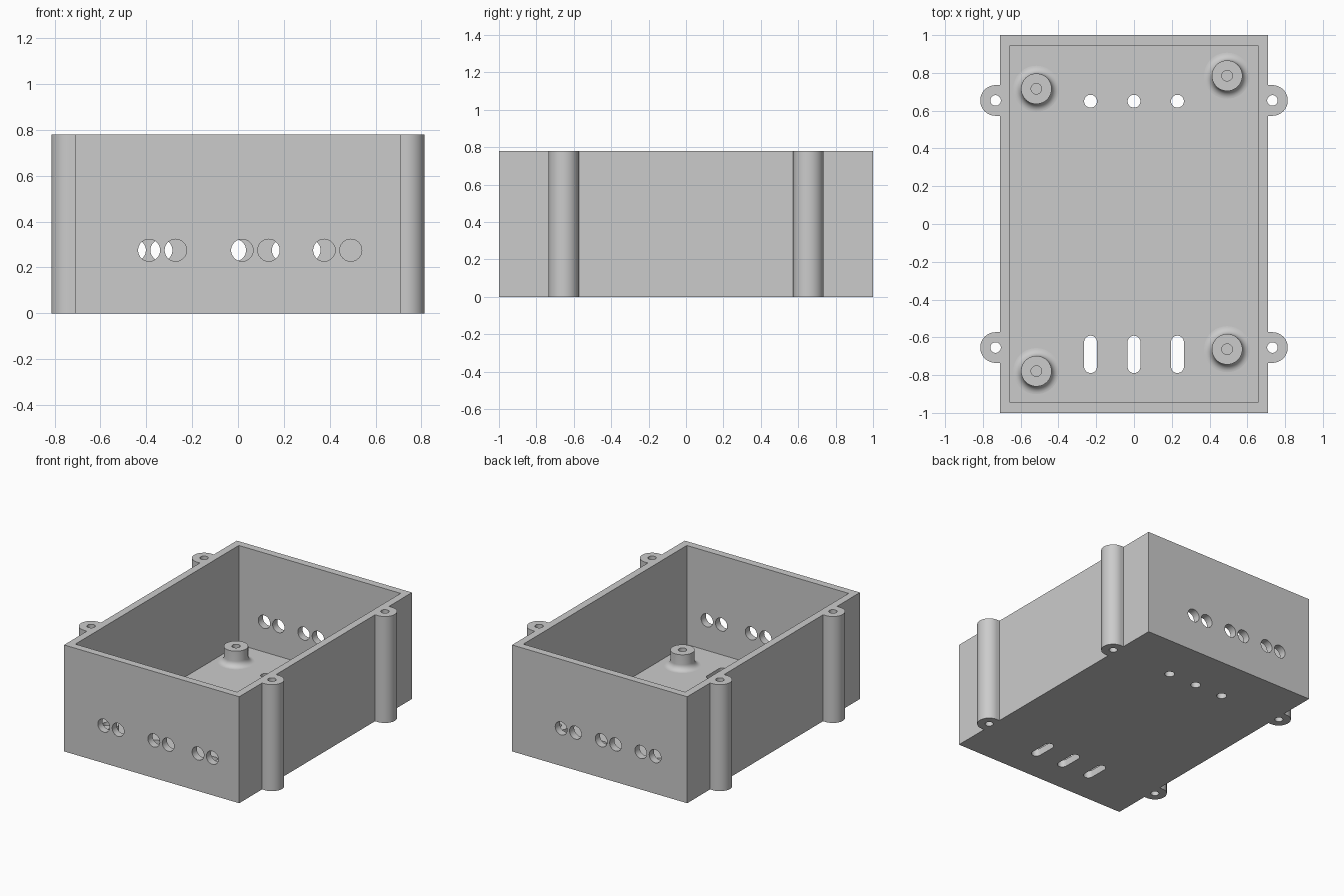
import bpy, bmesh
from math import sin, cos, pi

cube = bpy.data.objects.get("Cube")
if cube:
    bpy.data.objects.remove(cube, do_unlink=True)

HX, HY, H = 0.71, 1.0, 0.78      # half width, half depth, height
WALL = 0.054
EAR_X, EAR_Y, EAR_R, SCREW_R = 0.733, 0.654, 0.081, 0.028

grey = bpy.data.materials.new("plain grey")
grey.use_nodes = True
grey.diffuse_color = (0.6, 0.6, 0.6, 1)
grey.node_tree.nodes["Principled BSDF"].inputs["Base Color"].default_value = (0.6, 0.6, 0.6, 1)


def arc(cx, cy, r, a0, a1, n):
    return [(cx + r * cos(a0 + (a1 - a0) * i / n), cy + r * sin(a0 + (a1 - a0) * i / n))
            for i in range(n + 1)]


def circle(cx, cy, r, n=48):
    return arc(cx, cy, r, 0, 2 * pi, n)[:-1]


def prism(bm, outline, lo, hi, along_y=False):
    """Extrude a closed outline from lo to hi, along z or along y."""
    place = (lambda u, v, w: (u, w, v)) if along_y else (lambda u, v, w: (u, v, w))
    low = [bm.verts.new(place(u, v, lo)) for u, v in outline]
    high = [bm.verts.new(place(u, v, hi)) for u, v in outline]
    bm.faces.new(low)
    bm.faces.new(high)
    for i in range(len(low)):
        j = (i + 1) % len(low)
        bm.faces.new((low[i], low[j], high[j], high[i]))


def rect(x, y):
    return [(-x, -y), (x, -y), (x, y), (-x, y)]


def make(name, bm):
    bmesh.ops.recalc_face_normals(bm, faces=bm.faces[:])
    mesh = bpy.data.meshes.new(name)
    bm.to_mesh(mesh)
    bm.free()
    mesh.materials.append(grey)
    ob = bpy.data.objects.new(name, mesh)
    bpy.context.collection.objects.link(ob)
    return ob


def activate(ob):
    bpy.ops.object.select_all(action='DESELECT')
    ob.select_set(True)
    bpy.context.view_layer.objects.active = ob


def combine(target, tool, operation):
    mod = target.modifiers.new(operation, 'BOOLEAN')
    mod.operation, mod.solver, mod.object = operation, 'EXACT', tool
    activate(target)
    bpy.ops.object.modifier_apply(modifier=mod.name)
    bpy.data.objects.remove(tool, do_unlink=True)


# Outer block
bm = bmesh.new()
prism(bm, rect(HX, HY), 0, H)
box = make("enclosure_box", bm)

# Full-height screw columns on both sides, rooted in the walls
bm = bmesh.new()
for sx in (-1, 1):
    for sy in (-1, 1):
        half = arc(EAR_X, 0, EAR_R, -pi / 2, pi / 2, 32)
        half += [(HX - WALL / 2, EAR_R), (HX - WALL / 2, -EAR_R)]
        prism(bm, [(sx * x, sy * EAR_Y + y) for x, y in half], 0, H)
combine(box, make("screw_columns", bm), 'UNION')

# Open cavity
bm = bmesh.new()
prism(bm, rect(HX - WALL, HY - WALL), WALL, H + 0.1)
combine(box, make("cavity_cutter", bm), 'DIFFERENCE')

# Holes: column screws, floor vents and slots, paired cable holes in the end walls
bm = bmesh.new()
for sx in (-1, 1):
    for sy in (-1, 1):
        prism(bm, circle(sx * EAR_X, sy * EAR_Y, SCREW_R), -0.1, H + 0.1)
for x in (-0.23, 0, 0.23):
    prism(bm, circle(x, 0.65, 0.034), -0.1, 0.1)
    slot = arc(x, -0.625, 0.034, 0, pi, 16) + arc(x, -0.755, 0.034, pi, 2 * pi, 16)
    prism(bm, slot, -0.1, 0.1)
for wall_y, starts in ((-HY, (-0.388, 0.018, 0.376)), (HY, (-0.45, -0.129, 0.196))):
    for start in starts:
        for x in (start, start + 0.116):
            prism(bm, circle(x, 0.275, 0.048), wall_y - 0.1, wall_y + 0.1, along_y=True)
combine(box, make("hole_cutter", bm), 'DIFFERENCE')
activate(box)
bpy.ops.object.shade_smooth_by_angle(angle=pi / 6)

# Board standoffs: lathed posts with a filleted foot and a blind hole
FILLET, POST_R, TOP = 0.041, 0.081, 0.168
profile = [(0, WALL + 0.002), (SCREW_R, WALL + 0.002), (SCREW_R, TOP), (POST_R, TOP)]
profile += arc(POST_R + FILLET, WALL + FILLET, FILLET, pi, 1.5 * pi, 8)
spots = {"back_right": (-0.517, 0.716), "back_left": (0.493, 0.785),
         "front_right": (-0.517, -0.779), "front_left": (0.493, -0.663)}
for name, (x, y) in spots.items():
    bm = bmesh.new()
    verts = [bm.verts.new((r, 0, z)) for r, z in profile]
    edges = [bm.edges.new(pair) for pair in zip(verts, verts[1:])]
    bmesh.ops.spin(bm, geom=verts + edges, cent=(0, 0, 0), axis=(0, 0, 1),
                   angle=2 * pi, steps=48, use_merge=True)
    bmesh.ops.remove_doubles(bm, verts=bm.verts[:], dist=0.0001)
    post = make(name + "_standoff", bm)
    post.location = (x, y, 0)
    # Outward normals: the top ring must face up
    ring = max(post.data.polygons, key=lambda p: p.center.z)
    if ring.normal.z < 0:
        post.data.flip_normals()
    activate(post)
    bpy.ops.object.shade_smooth_by_angle(angle=pi / 6)
